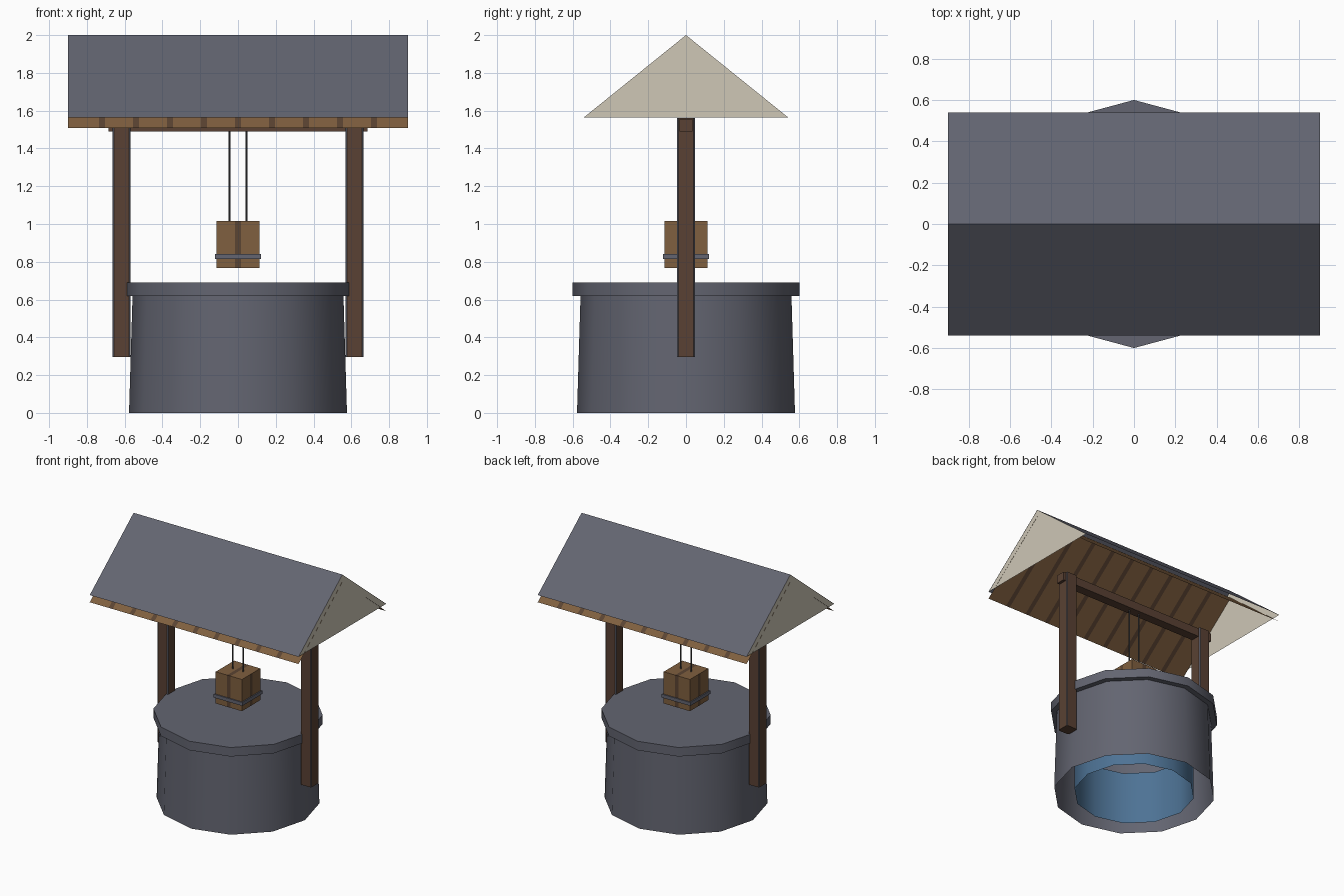
import bpy, bmesh, math
from mathutils import Vector

if "Cube" in bpy.data.objects:
    bpy.data.objects.remove(bpy.data.objects["Cube"], do_unlink=True)


def material(name, rgb):
    m = bpy.data.materials.new(name)
    m.use_nodes = True
    m.diffuse_color = (*rgb, 1)
    m.node_tree.nodes["Principled BSDF"].inputs["Base Color"].default_value = (*rgb, 1)
    return m


STONE = material("blue_grey_stone", (0.125, 0.13, 0.165))
POST = material("dark_wood", (0.10, 0.053, 0.033))
PLANK = material("plank_wood", (0.215, 0.115, 0.05))
GAP = material("plank_gap", (0.105, 0.058, 0.032))
PLASTER = material("cream_plaster", (0.62, 0.57, 0.47))
WATER = material("water_blue", (0.075, 0.17, 0.30))
ROPE = material("dark_rope", (0.06, 0.06, 0.065))


def finish(name, bm, mats, smooth=False):
    mesh = bpy.data.meshes.new(name)
    bm.to_mesh(mesh)
    bm.free()
    for m in mats:
        mesh.materials.append(m)
    ob = bpy.data.objects.new(name, mesh)
    bpy.context.collection.objects.link(ob)
    if smooth:
        bpy.ops.object.select_all(action="DESELECT")
        ob.select_set(True)
        bpy.context.view_layer.objects.active = ob
        bpy.ops.object.shade_smooth_by_angle(angle=math.radians(40))
    return ob


def drum(name, r_low, r_high, z0, z1, mat, caps, sides=12, at=(0, 0), inward=False):
    bm = bmesh.new()
    bmesh.ops.create_cone(bm, cap_ends=caps, segments=sides, radius1=r_low,
                          radius2=r_high, depth=z1 - z0)
    bmesh.ops.translate(bm, verts=bm.verts, vec=(*at, (z0 + z1) / 2))
    if inward:
        bmesh.ops.reverse_faces(bm, faces=bm.faces)
    return finish(name, bm, [mat], True)


def box_mesh(low, high):
    low, high = Vector(low), Vector(high)
    bm = bmesh.new()
    bmesh.ops.create_cube(bm, size=1)
    for v in bm.verts:
        v.co = (low + high) / 2 + v.co * (high - low)
    return bm


# Stone well: open outer shell, inner lining and overhanging lid
drum("well_wall", 0.577, 0.558, 0, 0.63, STONE, False)
drum("well_lining", 0.43, 0.43, 0, 0.41, WATER, False, inward=True)
drum("well_lid", 0.6, 0.6, 0.62, 0.69, STONE, True)

# Posts with narrow grey chamfers on their upright edges
for side, name in ((-1, "right_post"), (1, "left_post")):
    bm = box_mesh((side * 0.617 - 0.047, -0.048, 0.295), (side * 0.617 + 0.047, 0.048, 1.56))
    upright = [e for e in bm.edges if abs(e.verts[0].co.z - e.verts[1].co.z) > 1]
    bmesh.ops.bevel(bm, geom=upright, offset=0.007, segments=1, affect="EDGES", material=1)
    finish(name, bm, [POST, STONE])

# Beam joining the posts
finish("cross_beam", box_mesh((-0.685, -0.035, 1.49), (0.685, 0.035, 1.555)), [POST])

# Roof: outer slopes, striped planks beneath, and end walls
HALF, EAVE, RIDGE, REACH, DROP = 0.9, 1.565, 2.0, 0.54, 0.056


def slope(name, side, lower, xs, mats):
    bm = bmesh.new()
    rows = [[bm.verts.new((x, y, z - lower)) for x in xs]
            for y, z in ((side * REACH, EAVE), (0, RIDGE))]
    for i in range(len(xs) - 1):
        f = bm.faces.new((rows[0][i], rows[0][i + 1], rows[1][i + 1], rows[1][i]))
        f.material_index = i % 2
        f.normal_update()
        if (f.normal.z < 0) != (lower > 0):
            f.normal_flip()
    return finish(name, bm, mats)


cuts = [-HALF]
for k in range(-4, 5):
    cuts += [k * 0.18 - 0.017, k * 0.18 + 0.017]
cuts.append(HALF)
for side, name in ((-1, "front"), (1, "back")):
    slope(name + "_roof_slope", side, 0, [-HALF, HALF], [STONE])
    slope(name + "_roof_planks", side, DROP, cuts, [PLANK, GAP])

for side, name in ((-1, "right_gable"), (1, "left_gable")):
    bm = bmesh.new()
    x = side * (HALF - 0.001)
    corners = [(x, -side * REACH, EAVE), (x, side * REACH, EAVE), (x, 0, RIDGE)]
    bm.faces.new([bm.verts.new(c) for c in corners])
    finish(name, bm, [PLASTER])

# Square bucket with a dark strip down the middle of each face
W = 0.113
bm = box_mesh((-W, -W, 0.768), (W, W, 1.015))
for axis in ((1, 0, 0), (0, 1, 0)):
    for offset in (-0.015, 0.015):
        bmesh.ops.bisect_plane(bm, geom=bm.verts[:] + bm.edges[:] + bm.faces[:],
                               plane_co=Vector(axis) * offset, plane_no=axis)
for f in bm.faces:
    c = f.calc_center_median()
    across = c.y if abs(f.normal.x) > 0.5 else c.x
    f.material_index = int(abs(across) < 0.015)
finish("bucket", bm, [PLANK, GAP])

# Hoop made of four bars around the bucket
H = 0.123
bm = box_mesh((-H, -H, 0.815), (H, H, 0.842))
ends = [f for f in bm.faces if abs(f.normal.z) > 0.5]
bmesh.ops.delete(bm, geom=ends, context="FACES_ONLY")
hoop = finish("bucket_hoop", bm, [STONE])
solid = hoop.modifiers.new("thickness", "SOLIDIFY")
solid.thickness = 0.012

# Ropes from the beam to the bucket
for x, name in ((-0.044, "right_rope"), (0.044, "left_rope")):
    drum(name, 0.006, 0.006, 1.01, 1.5, ROPE, True, sides=6, at=(x, 0))
